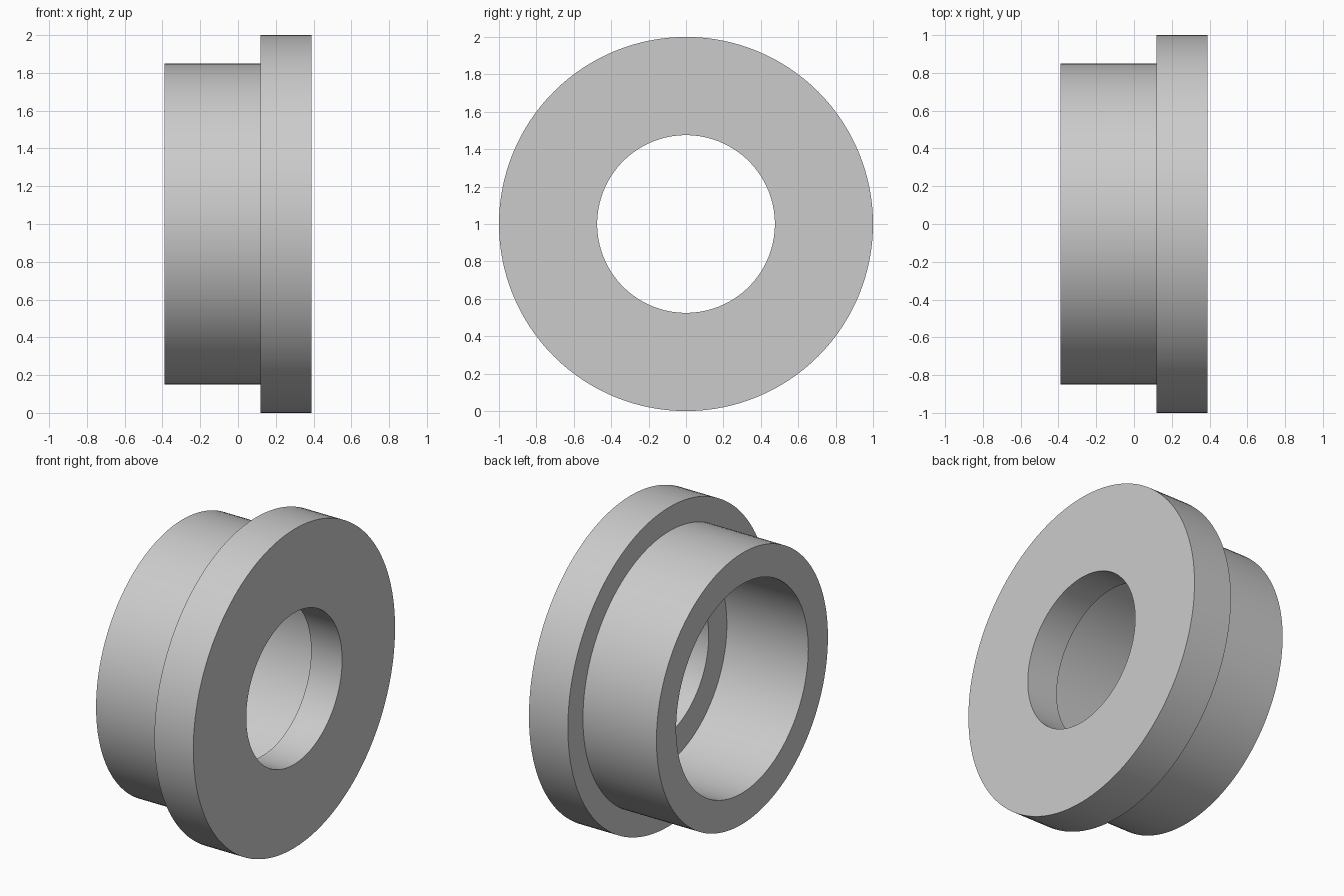
import bpy
import bmesh
from math import radians, tau
from mathutils import Vector

cube = bpy.data.objects.get("Cube")
if cube:
    bpy.data.objects.remove(cube, do_unlink=True)

# Plain grey metal
grey = bpy.data.materials.new("grey metal")
grey.use_nodes = True
colour = (0.6, 0.6, 0.6, 1)
grey.diffuse_color = colour
grey.node_tree.nodes["Principled BSDF"].inputs["Base Color"].default_value = colour

# Dimensions along and around the x axis
HALF_WIDTH = 0.39
FLANGE_START, BORE_STEP = 0.12, 0.175
FLANGE_R, SLEEVE_R = 1.0, 0.85
COUNTERBORE_R, BORE_R = 0.655, 0.475
SEGMENTS = 128


def lathe(name, profile, material):
    """Revolve a closed (x, radius) profile around the x axis."""
    bm = bmesh.new()
    verts = [bm.verts.new((x, 0, r)) for x, r in profile]
    edges = [bm.edges.new((a, b)) for a, b in zip(verts, verts[1:] + verts[:1])]
    bmesh.ops.spin(bm, geom=verts + edges, cent=Vector(), axis=(1, 0, 0),
                   angle=tau, steps=SEGMENTS)
    bmesh.ops.remove_doubles(bm, verts=bm.verts, dist=0.0001)
    bmesh.ops.recalc_face_normals(bm, faces=bm.faces)
    mesh = bpy.data.meshes.new(name)
    bm.to_mesh(mesh)
    bm.free()
    mesh.materials.append(material)
    obj = bpy.data.objects.new(name, mesh)
    bpy.context.collection.objects.link(obj)
    bpy.ops.object.select_all(action="DESELECT")
    obj.select_set(True)
    bpy.context.view_layer.objects.active = obj
    bpy.ops.object.shade_smooth_by_angle(angle=radians(30))
    return obj


# Flanged sleeve with a stepped bore
bushing = lathe("flanged_bushing", [
    (HALF_WIDTH, BORE_R),
    (HALF_WIDTH, FLANGE_R),
    (FLANGE_START, FLANGE_R),
    (FLANGE_START, SLEEVE_R),
    (-HALF_WIDTH, SLEEVE_R),
    (-HALF_WIDTH, COUNTERBORE_R),
    (BORE_STEP, COUNTERBORE_R),
    (BORE_STEP, BORE_R),
], grey)
bushing.location.z = FLANGE_R
